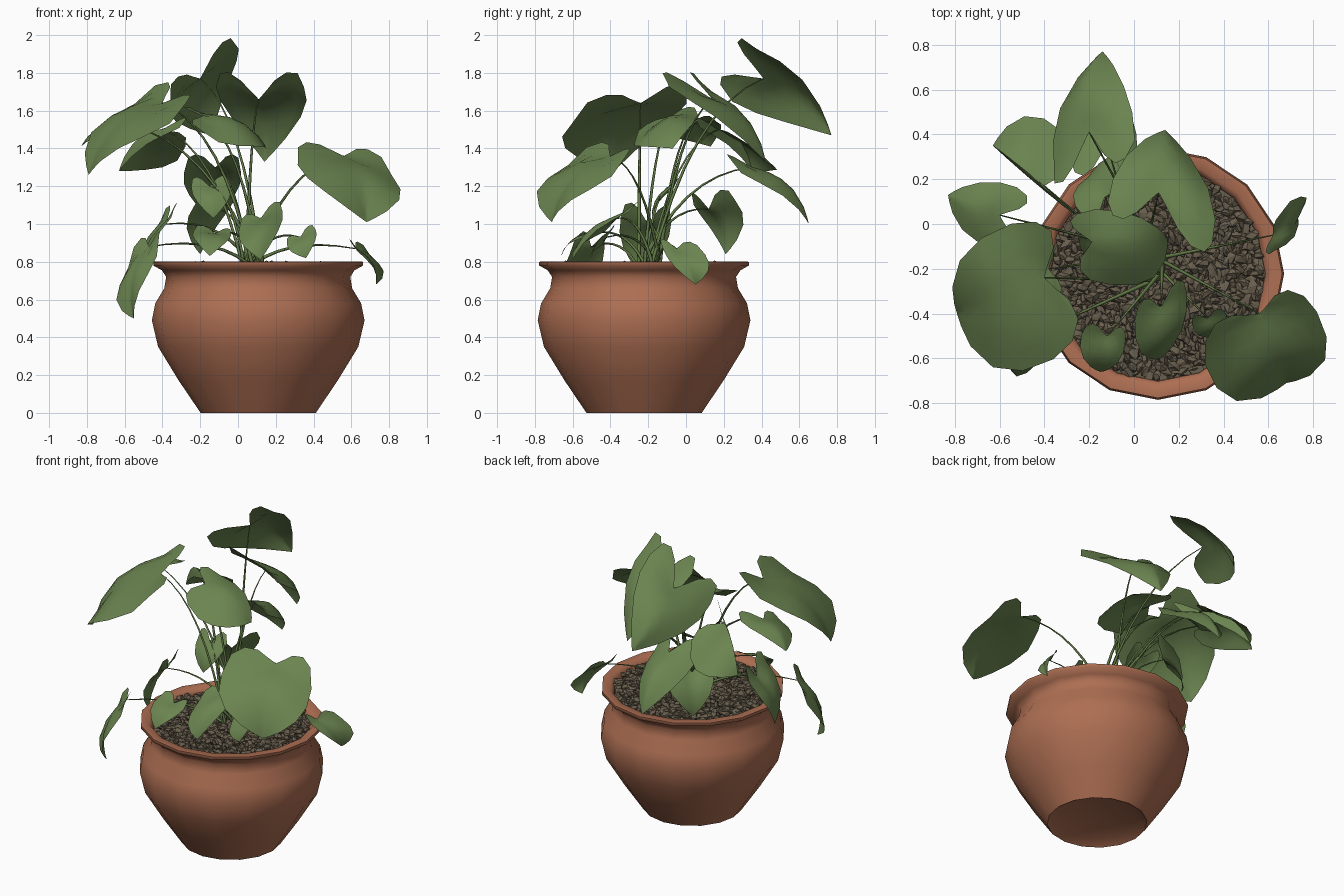
import bpy, bmesh, math, random
from mathutils import Vector, Matrix

if "Cube" in bpy.data.objects:
    bpy.data.objects.remove(bpy.data.objects["Cube"])

random.seed(4)


def material(name, rgb):
    m = bpy.data.materials.new(name)
    m.diffuse_color = (*rgb, 1)
    m.use_nodes = True
    m.node_tree.nodes["Principled BSDF"].inputs["Base Color"].default_value = m.diffuse_color
    return m


TERRACOTTA = material("terracotta", (0.42, 0.157, 0.085))
LEAF = material("leaf green", (0.145, 0.23, 0.08))
STEM = material("stem green", (0.12, 0.19, 0.06))
STONE = material("brown stone", (0.14, 0.113, 0.075))

CX, CY = 0.107, -0.222      # pot axis
SIDES = 16


def finish(bm, name, mat, smooth=None):
    me = bpy.data.meshes.new(name)
    bm.to_mesh(me)
    bm.free()
    ob = bpy.data.objects.new(name, me)
    bpy.context.collection.objects.link(ob)
    me.materials.append(mat)
    if smooth:
        bpy.ops.object.select_all(action='DESELECT')
        ob.select_set(True)
        bpy.context.view_layer.objects.active = ob
        bpy.ops.object.shade_smooth_by_angle(angle=math.radians(smooth))
    return ob


# pot: one turned profile, from recessed foot to rolled rim and inner wall
profile = [(0, 0.03), (0.25, 0.03), (0.305, 0), (0.42, 0.17), (0.53, 0.35), (0.563, 0.49),
           (0.545, 0.58), (0.497, 0.66), (0.487, 0.72), (0.51, 0.755), (0.555, 0.78),
           (0.555, 0.80), (0.505, 0.802), (0.48, 0.775), (0.475, 0.68)]
bm = bmesh.new()
vs = [bm.verts.new((CX + r, CY, z)) for r, z in profile]
es = [bm.edges.new(p) for p in zip(vs, vs[1:])]
bmesh.ops.spin(bm, geom=vs + es, cent=(CX, CY, 0), axis=(0, 0, 1),
               angle=math.tau, steps=SIDES)
bmesh.ops.remove_doubles(bm, verts=bm.verts, dist=1e-4)
bmesh.ops.recalc_face_normals(bm, faces=bm.faces)
finish(bm, "pot", TERRACOTTA, 80)

# soil disc under the stones
bm = bmesh.new()
bmesh.ops.create_circle(bm, cap_ends=True, radius=0.48, segments=SIDES,
                        matrix=Matrix.Translation((CX, CY, 0.75)))
finish(bm, "soil", STONE)

# stones: jittered low-poly lumps spread evenly over the disc
bm = bmesh.new()
COUNT = 700
for i in range(COUNT):
    r = 0.465 * math.sqrt((i + 0.5) / COUNT)
    a = i * 2.39996
    size = random.uniform(0.02, 0.034)
    pos = Vector((CX + r * math.cos(a), CY + r * math.sin(a), random.uniform(0.755, 0.78)))
    turn = Matrix.Rotation(random.uniform(0, math.tau), 4, 'Z') @ \
        Matrix.Rotation(random.uniform(-0.6, 0.6), 4, 'X')
    lump = bmesh.ops.create_icosphere(bm, subdivisions=1, radius=size, matrix=Matrix.Translation(pos)
                                      @ turn @ Matrix.Diagonal((1.2, 0.7, 0.65, 1)))
    for v in lump["verts"]:
        v.co += Vector([random.uniform(-0.25, 0.25) * size for _ in range(3)])
finish(bm, "stones", STONE)

# leaf half outline: (along midrib, across, matching midrib position)
OUTLINE = [(0, 0, 0), (-0.1, 0.16, 0.0), (-0.25, 0.38, 0.02), (-0.33, 0.64, 0.05), (-0.27, 0.87, 0.1),
           (-0.03, 0.99, 0.2), (0.25, 0.97, 0.36), (0.53, 0.78, 0.56), (0.79, 0.43, 0.8),
           (0.93, 0.16, 0.93), (1, 0, 1)]
COLS = 4


def make_leaf(name, notch, tip, lobe_a, lobe_b):
    n, t = Vector(notch), Vector(tip)
    axis = t - n
    sides = [(Vector(p) - n + 0.32 * axis) / 0.85 for p in (lobe_a, lobe_b)]
    up = axis.cross(sides[1] - sides[0]).normalized()
    if up.z < 0:
        up.negate()
    height = 0.17 * axis.length
    bm = bmesh.new()

    def point(s, c, side):
        arch = 4 * s * (1 - s) * height if s > 0 else 0.4 * s * height
        ripple = 0.25 * height * math.sin(5 * s + 3 * c)
        return n + axis * s + side * c + up * (arch - height * 0.25 * c * c + ripple * c)

    for side in sides:
        grid = []
        for s, c, rib in OUTLINE:
            grid.append([bm.verts.new(point(rib + (s - rib) * k / COLS, c * k / COLS, side))
                         for k in range(COLS + 1)])
        for ra, rb in zip(grid, grid[1:]):
            for k in range(COLS):
                bm.faces.new((ra[k], ra[k + 1], rb[k + 1], rb[k]))
    bmesh.ops.remove_doubles(bm, verts=bm.verts, dist=5e-4)
    bmesh.ops.recalc_face_normals(bm, faces=bm.faces)
    if sum((f.normal.dot(up) for f in bm.faces)) < 0:
        bmesh.ops.reverse_faces(bm, faces=bm.faces)
    finish(bm, name, LEAF, 60)


def make_stem(name, end, index):
    # arching petiole from the crown to the leaf notch
    a = index * 2.4
    start = Vector((0.08 + 0.05 * math.cos(a), -0.19 + 0.06 * math.sin(a), 0.75))
    end = Vector(end)
    mid = start.lerp(end, 0.35)
    mid.z = start.z + 0.75 * (end.z - start.z) + 0.1
    cu = bpy.data.curves.new(name, 'CURVE')
    cu.dimensions = '3D'
    cu.bevel_depth = 0.011
    cu.bevel_resolution = 0
    sp = cu.splines.new('POLY')
    steps = 8
    sp.points.add(steps)
    for i in range(steps + 1):
        u = i / steps
        p = start * (1 - u) ** 2 + mid * 2 * u * (1 - u) + end * u * u
        sp.points[i].co = (*p, 1)
        sp.points[i].radius = 1 - 0.75 * u
    ob = bpy.data.objects.new(name, cu)
    bpy.context.collection.objects.link(ob)
    cu.materials.append(STEM)


# each leaf: notch, tip, two rear lobes
upper_leaves = [
    ((-0.20, 0.41, 1.77), (-0.14, 0.77, 1.47), (-0.05, 0.28, 2.00), (-0.36, 0.17, 1.76)),
    ((0.11, 0.14, 1.66), (0.14, 0.42, 1.33), (-0.09, 0.03, 1.82), (0.31, -0.13, 1.82)),
    ((-0.40, -0.24, 1.64), (-0.79, -0.40, 1.26), (-0.42, 0.01, 1.76), (-0.26, -0.51, 1.67)),
    ((-0.60, 0.04, 1.53), (-0.83, 0.13, 1.41), (-0.47, 0.12, 1.58), (-0.56, -0.11, 1.52)),
    ((-0.40, 0.17, 1.50), (-0.63, 0.35, 1.28), (-0.26, 0.04, 1.58), (-0.27, 0.33, 1.43)),
    ((-0.19, -0.08, 1.57), (0.15, -0.07, 1.40), (-0.27, 0.04, 1.63), (-0.21, -0.25, 1.51)),
    ((0.56, -0.40, 1.36), (0.68, -0.71, 1.01), (0.32, -0.51, 1.43), (0.75, -0.31, 1.38)),
]
lower_leaves = [
    ((-0.12, 0.35, 1.30), (-0.13, 0.65, 1.00), (-0.26, 0.22, 1.37), (0.00, 0.22, 1.37)),
    ((0.12, -0.37, 1.03), (0.12, -0.60, 0.81), (0.02, -0.36, 1.04), (0.22, -0.25, 1.13)),
    ((0.62, -0.05, 0.87), (0.73, 0.05, 0.68), (0.60, -0.14, 0.92), (0.66, 0.05, 0.90)),
    ((-0.47, -0.50, 0.88), (-0.55, -0.60, 0.50), (-0.42, -0.58, 0.95), (-0.55, -0.43, 0.90)),
    ((-0.38, -0.20, 1.00), (-0.50, -0.22, 0.70), (-0.38, -0.09, 1.10), (-0.33, -0.32, 1.12)),
    ((-0.15, -0.08, 1.20), (-0.13, -0.18, 1.03), (-0.24, -0.04, 1.25), (-0.06, -0.04, 1.26)),
    ((-0.12, -0.50, 0.95), (-0.15, -0.66, 0.83), (-0.21, -0.45, 1.00), (-0.04, -0.47, 0.98)),
    ((0.33, -0.42, 0.93), (0.36, -0.50, 0.82), (0.26, -0.42, 0.93), (0.39, -0.38, 1.00)),
    ((-0.13, 0.12, 1.08), (-0.20, 0.21, 0.84), (-0.02, 0.22, 1.19), (-0.20, 0.03, 1.17)),
]
for i, pts in enumerate(upper_leaves + lower_leaves):
    make_leaf(f"leaf_{i + 1}", *pts)
    make_stem(f"stem_{i + 1}", pts[0], i)
